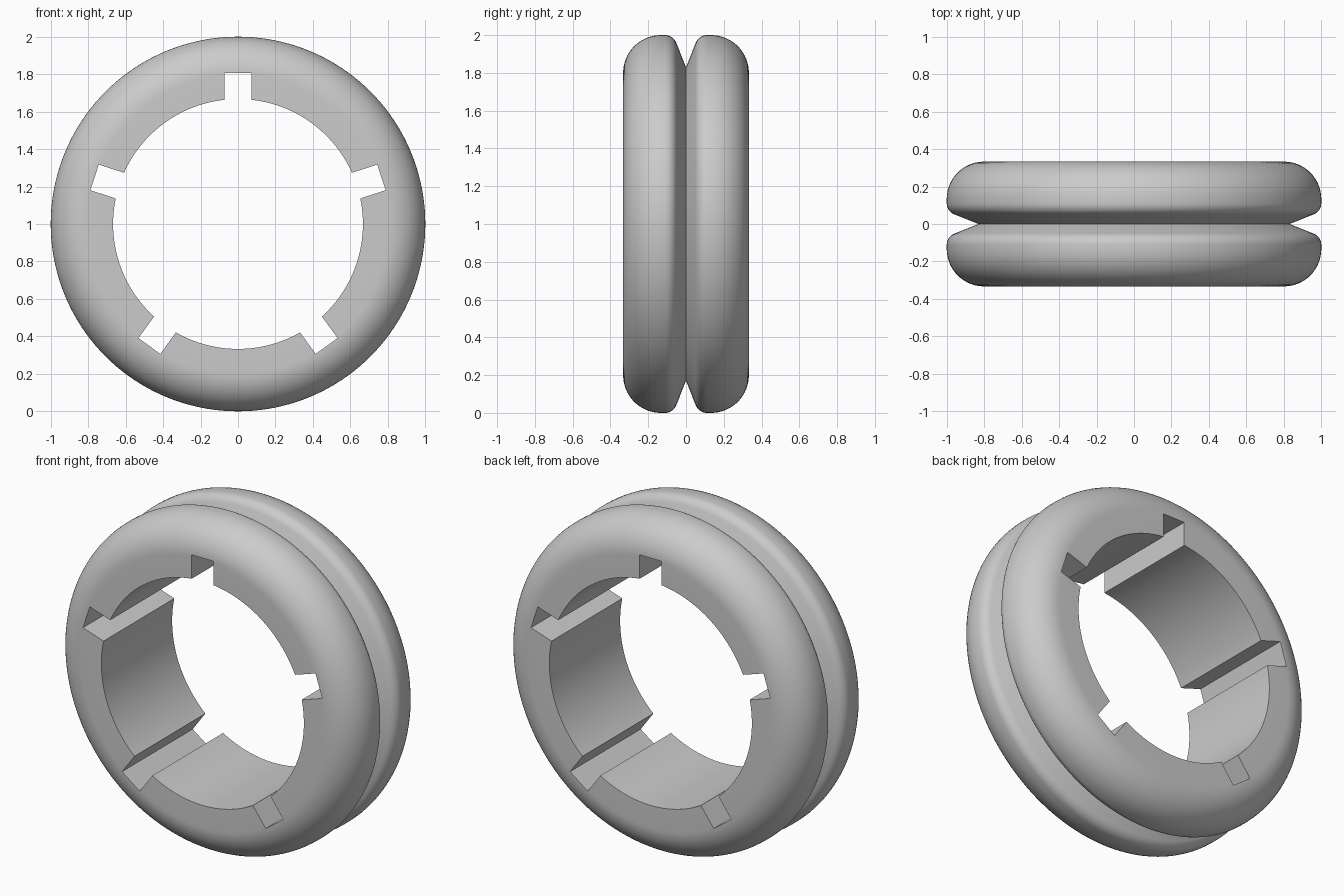
import bpy, bmesh
from math import sin, cos, radians, pi
from mathutils import Matrix, Vector

cube = bpy.data.objects.get("Cube")
if cube:
    bpy.data.objects.remove(cube)

CENTRE = Vector((0, 0, 1))
HALF_WIDTH, BORE, GROOVE = 0.333, 0.667, 0.83
SHOULDER, FILLET = 0.2, 0.064
SLOT_WIDTH, SLOT_RADIUS, SLOTS = 0.144, 0.805, 5

grey = bpy.data.materials.new("plain_grey")
grey.use_nodes = True
colour = (0.6, 0.6, 0.6, 1)
grey.diffuse_color = colour
grey.node_tree.nodes["Principled BSDF"].inputs["Base Color"].default_value = colour


def new_object(name, bm):
    mesh = bpy.data.meshes.new(name)
    bmesh.ops.recalc_face_normals(bm, faces=bm.faces)
    bm.to_mesh(mesh)
    bm.free()
    mesh.materials.append(grey)
    obj = bpy.data.objects.new(name, mesh)
    bpy.context.collection.objects.link(obj)
    return obj


def arc(r, y, radius, start, end, steps):
    angles = [radians(start + (end - start) * i / steps) for i in range(steps + 1)]
    return [(r + radius * cos(a), y + radius * sin(a)) for a in angles]


# Ring: half profile (radius, y) from groove to bore, mirrored and spun round y
half = [(GROOVE, 0)]
half += arc(1 - FILLET, 0.111, FILLET, -68, 0, 8)
half += arc(1 - SHOULDER, HALF_WIDTH - SHOULDER, SHOULDER, 0, 90, 16)
half.append((BORE, HALF_WIDTH))
profile = half + [(r, -y) for r, y in reversed(half[1:])]

bm = bmesh.new()
verts = [bm.verts.new(CENTRE + Vector((r, y, 0))) for r, y in profile]
edges = [bm.edges.new((v, verts[i - 1])) for i, v in enumerate(verts)]
bmesh.ops.spin(bm, geom=verts + edges, cent=CENTRE, axis=(0, 1, 0),
               angle=2 * pi, steps=160, use_merge=True)
bmesh.ops.remove_doubles(bm, verts=bm.verts, dist=1e-5)
ring = new_object("grooved_ring", bm)

# Keyway cutters: evenly spaced blocks through the bore
bm = bmesh.new()
inner = 0.45
for i in range(SLOTS):
    place = (Matrix.Translation(CENTRE) @ Matrix.Rotation(2 * pi * i / SLOTS, 4, 'Y')
             @ Matrix.Translation((0, 0, (SLOT_RADIUS + inner) / 2))
             @ Matrix.Diagonal((SLOT_WIDTH, 1, SLOT_RADIUS - inner, 1)))
    bmesh.ops.create_cube(bm, size=1, matrix=place)
cutter = new_object("keyway_cutter", bm)
cutter.hide_render = True

# Cut the keyways, then shade smooth with sharp edges kept
cut = ring.modifiers.new("keyways", 'BOOLEAN')
cut.operation = 'DIFFERENCE'
cut.solver = 'EXACT'
cut.object = cutter
bpy.ops.object.select_all(action='DESELECT')
ring.select_set(True)
bpy.context.view_layer.objects.active = ring
bpy.ops.object.modifier_apply(modifier=cut.name)
bpy.data.objects.remove(cutter)
bpy.ops.object.shade_smooth_by_angle(angle=radians(30))
